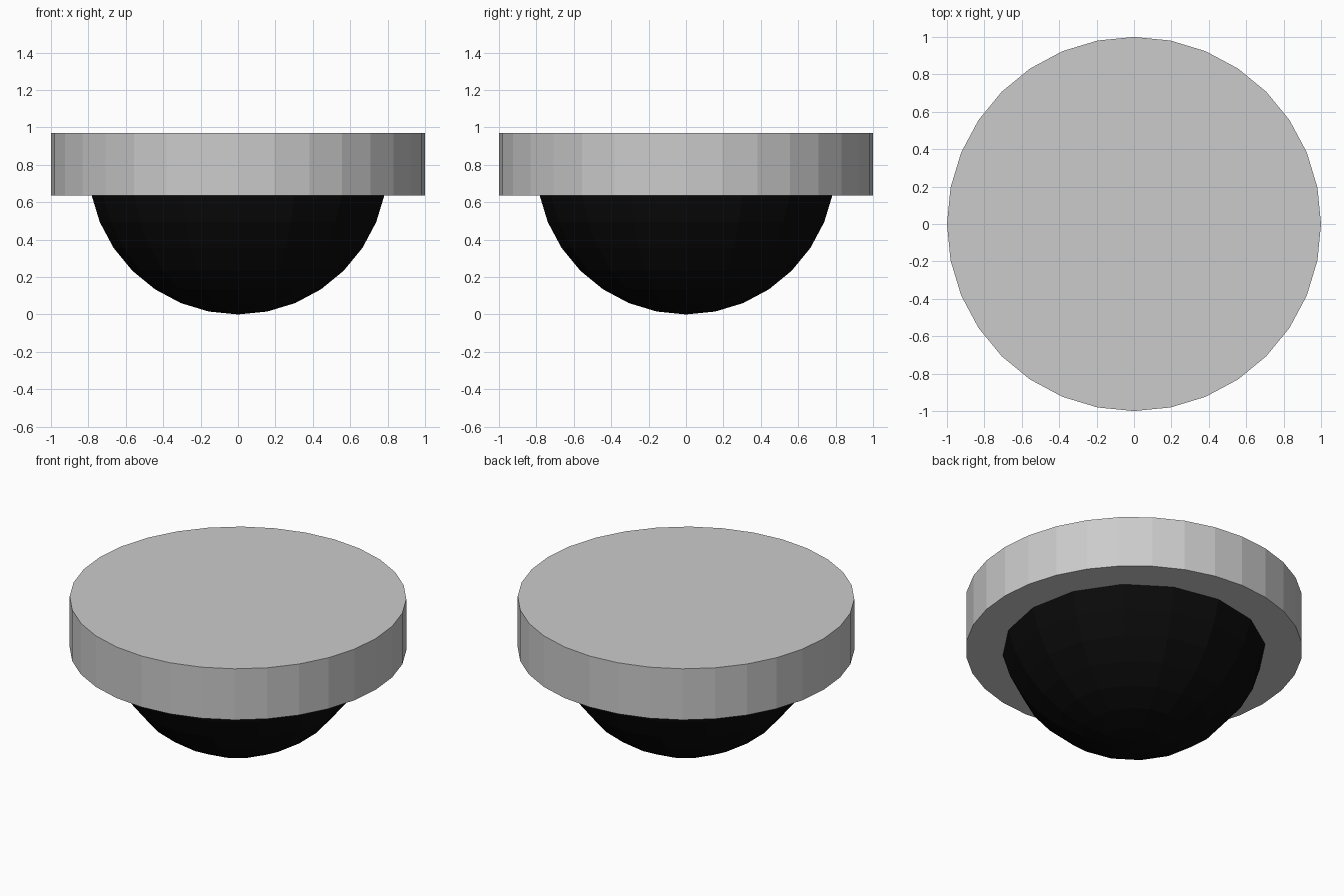
import bpy
import bmesh

if "Cube" in bpy.data.objects:
    bpy.data.objects.remove(bpy.data.objects["Cube"])

RADIUS = 0.8     # dome radius; its equator sits at z = RADIUS


def add_object(name, bm):
    mesh = bpy.data.meshes.new(name)
    bm.to_mesh(mesh)
    bm.free()
    obj = bpy.data.objects.new(name, mesh)
    bpy.context.collection.objects.link(obj)
    return obj


# Flat round mounting plate
bm = bmesh.new()
bmesh.ops.create_cone(bm, cap_ends=True, segments=32,
                      radius1=1, radius2=1, depth=0.335)
bmesh.ops.translate(bm, verts=bm.verts, vec=(0, 0, 0.803))
add_object("mounting_plate", bm)

# Black dome: lower half of a low-poly sphere, its rim hidden inside the plate
bm = bmesh.new()
bmesh.ops.create_uvsphere(bm, u_segments=16, v_segments=16, radius=RADIUS)
upper = [v for v in bm.verts if v.co.z > 0.001]
bmesh.ops.delete(bm, geom=upper, context='VERTS')
bmesh.ops.holes_fill(bm, edges=[e for e in bm.edges if e.is_boundary])
bmesh.ops.translate(bm, verts=bm.verts, vec=(0, 0, RADIUS))
bmesh.ops.recalc_face_normals(bm, faces=bm.faces)
dome = add_object("dome", bm)

black = bpy.data.materials.new("black")
black.diffuse_color = (0.003, 0.003, 0.003, 1)
black.use_nodes = True
black.node_tree.nodes["Principled BSDF"].inputs["Base Color"].default_value = black.diffuse_color
dome.data.materials.append(black)
